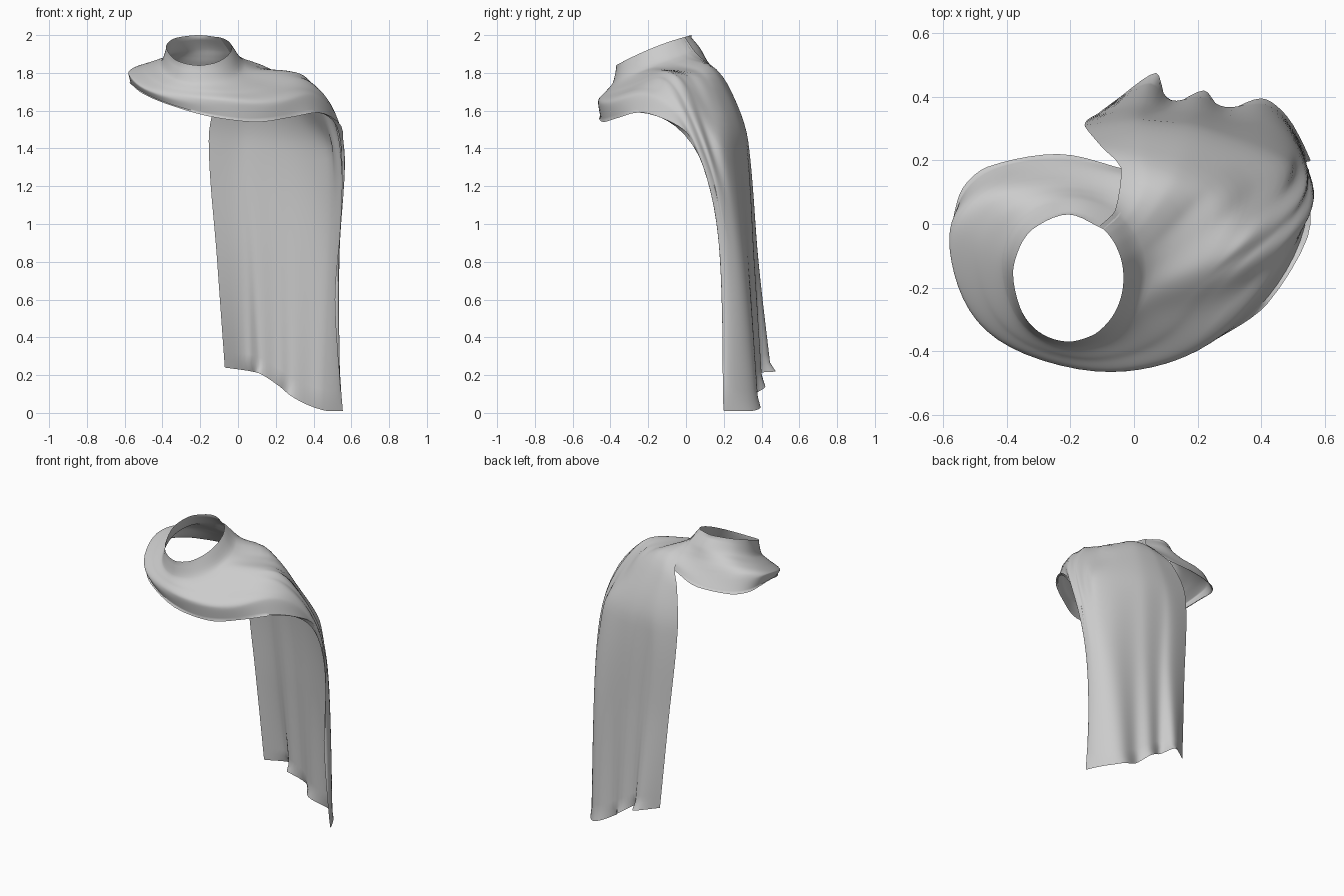
import bpy
import math
from mathutils import Vector

cube = bpy.data.objects.get("Cube")
if cube:
    bpy.data.objects.remove(cube, do_unlink=True)


def make_material(name, colour):
    material = bpy.data.materials.new(name)
    material.use_nodes = True
    material.diffuse_color = colour
    shader = material.node_tree.nodes["Principled BSDF"]
    shader.inputs["Base Color"].default_value = colour
    shader.inputs["Roughness"].default_value = 0.9
    return material


def chord_knots(points):
    knots = [0.0]
    for previous, current in zip(points, points[1:]):
        knots.append(knots[-1] + max((current - previous).length, 1e-4))
    return knots


def gentle_slope(a, b):
    """Mean of two slopes that never overshoots a point."""
    return 2 * a * b / (a + b) if a * b > 0 else 0.0


def spline_tangents(points, knots):
    slopes = [(b - a) / (s - r) for a, b, r, s in
              zip(points, points[1:], knots, knots[1:])]
    inner = [Vector([gentle_slope(a, b) for a, b in zip(before, after)])
             for before, after in zip(slopes, slopes[1:])]
    return [slopes[0]] + inner + [slopes[-1]]


def spline_point(points, knots, tangents, segment, f):
    span = knots[segment + 1] - knots[segment]
    a, b = points[segment], points[segment + 1]
    ease = f * f * (3 - 2 * f)
    leave = f * (1 - f) ** 2
    arrive = f * f * (f - 1)
    return (a.lerp(b, ease) + tangents[segment] * (span * leave)
            + tangents[segment + 1] * (span * arrive))


def sample_across(points, steps):
    """Even steps inside every segment."""
    knots = chord_knots(points)
    tangents = spline_tangents(points, knots)
    result = [spline_point(points, knots, tangents, s, i / steps)
              for s in range(len(points) - 1) for i in range(steps)]
    return result + [points[-1].copy()]


def sample_down(points, collar_steps, body_steps):
    """Fixed steps on the collar, then even distances to the hem."""
    knots = chord_knots(points)
    tangents = spline_tangents(points, knots)
    result = [spline_point(points, knots, tangents, 0, i / collar_steps)
              for i in range(collar_steps)]
    for i in range(body_steps + 1):
        distance = knots[1] + (knots[-1] - knots[1]) * i / body_steps
        segment = 1
        while segment < len(points) - 2 and distance > knots[segment + 1]:
            segment += 1
        span = knots[segment + 1] - knots[segment]
        f = min((distance - knots[segment]) / span, 1.0)
        result.append(spline_point(points, knots, tangents, segment, f))
    return result


def relax(row):
    """Ease the cloth sideways, keeping both ends."""
    inner = [b * 0.5 + (a + c) * 0.25 for a, b, c in zip(row, row[1:], row[2:])]
    return [row[0]] + inner + [row[-1]]


def collar_points(degrees):
    """Tilted neck opening and the wider base of the collar."""
    c, s = math.cos(math.radians(degrees)), math.sin(math.radians(degrees))
    rim = Vector((-0.207 + 0.174 * c, -0.17 + 0.2 * s, 1.92 + 0.08 * s + 0.015 * c * c))
    base = Vector((-0.19 + 0.23 * c, -0.15 + 0.24 * s, 1.84 + 0.09 * s))
    return [rim, base]


def vectors(numbers):
    return [Vector(numbers[i:i + 3]) for i in range(0, len(numbers), 3)]


# Mantle: collar angle, folded lip, lower edge
mantle = [
    (50, (-.02, .15, 1.81, -.02, .17, 1.77)),
    (90, (-.2, .125, 1.85, -.24, .22, 1.725)),
    (130, (-.42, .11, 1.86, -.46, .18, 1.72)),
    (152, (-.535, .05, 1.835, -.55, .09, 1.73)),
    (175, (-.59, -.03, 1.81, -.575, -.05, 1.75)),
    (215, (-.545, -.24, 1.74, -.52, -.24, 1.7)),
    (245, (-.41, -.39, 1.68, -.39, -.38, 1.64)),
    (270, (-.1, -.475, 1.65, -.1, -.46, 1.56)),
    (295, (.1, -.445, 1.63, .1, -.435, 1.54)),
    (315, (.27, -.36, 1.65, .28, -.35, 1.565)),
    (330, (.39, -.22, 1.7, .42, -.25, 1.59)),
]
columns = []
for angle, numbers in mantle:
    rim, base = collar_points(angle)
    lip, edge = vectors(numbers)
    middle = base.lerp(lip, 0.5)
    columns.append([rim, base, middle, lip, edge])

# Shoulder and the open side edge of the cape
shoulder = [
    (342, (.34, -.13, 1.79, .49, -.08, 1.64, .555, 0, 1.49)),
    (352, (.33, -.07, 1.81, .47, 0, 1.64, .58, .08, 1.37, .55, .17, 1.1)),
    (360, (.29, -.01, 1.8, .43, .06, 1.62, .555, .13, 1.35, .54, .19, 1.05, .512, .19, .6)),
    (367, (.26, .04, 1.795, .38, .12, 1.61, .51, .18, 1.37, .52, .24, .9, .555, .2, .01)),
]
for angle, numbers in shoulder:
    columns.append(collar_points(angle) + vectors(numbers))

# Back panel: two side lines, with pleats that deepen towards the hem
near_side = vectors((.22, .08, 1.795, .32, .17, 1.62, .45, .22, 1.39, .49, .29, .8, .48, .34, .01))
far_side = vectors((-.04, .17, 1.8, -.1, .24, 1.7, -.155, .31, 1.45, -.11, .35, .8, -.07, .38, .24))
pleats = vectors((.4, .395, .03, .28, .355, .09, .22, .42, .14, .11, .37, .21, .07, .475, .22))
hem = [near_side[-1]] + pleats + [far_side[-1]]
for point in hem:
    t = (hem[0].x - point.x) / (hem[0].x - hem[-1].x)
    bulge = math.sin(math.pi * t)
    line = [a.lerp(b, t) for a, b in zip(near_side, far_side)]
    depth = point.y - line[-1].y
    for row, share in enumerate((0, 0, 0.05, 0.4)):
        line[row].y += depth * share
    line[0].z += 0.045 * bulge
    line[1].z += 0.08 * bulge
    line[2].y += 0.055 * bulge
    line[3].y += 0.025 * bulge
    line[-1] = point
    columns.append(collar_points(375 + 40 * t) + line)

# Loft the cloth through all the lines, easing all but the rim and hem
COLLAR, BODY, STEPS = 6, 40, 5
lines = [sample_down(column, COLLAR, BODY) for column in columns]
rows = [sample_across(list(row), STEPS) for row in zip(*lines)]
for _ in range(8):
    rows[1:-1] = [relax(row) for row in rows[1:-1]]
width = len(rows[0])
verts = [point for row in rows for point in row]
faces = [(r * width + c, (r + 1) * width + c, (r + 1) * width + c + 1, r * width + c + 1)
         for r in range(len(rows) - 1) for c in range(width - 1)]

mesh = bpy.data.meshes.new("draped_cape")
mesh.from_pydata(verts, [], faces)
mesh.materials.append(make_material("grey_cloth", (0.6, 0.6, 0.6, 1)))
cape = bpy.data.objects.new("draped_cape", mesh)
bpy.context.collection.objects.link(cape)
bpy.context.view_layer.objects.active = cape
cape.select_set(True)
bpy.ops.object.shade_smooth_by_angle(angle=math.radians(60))
